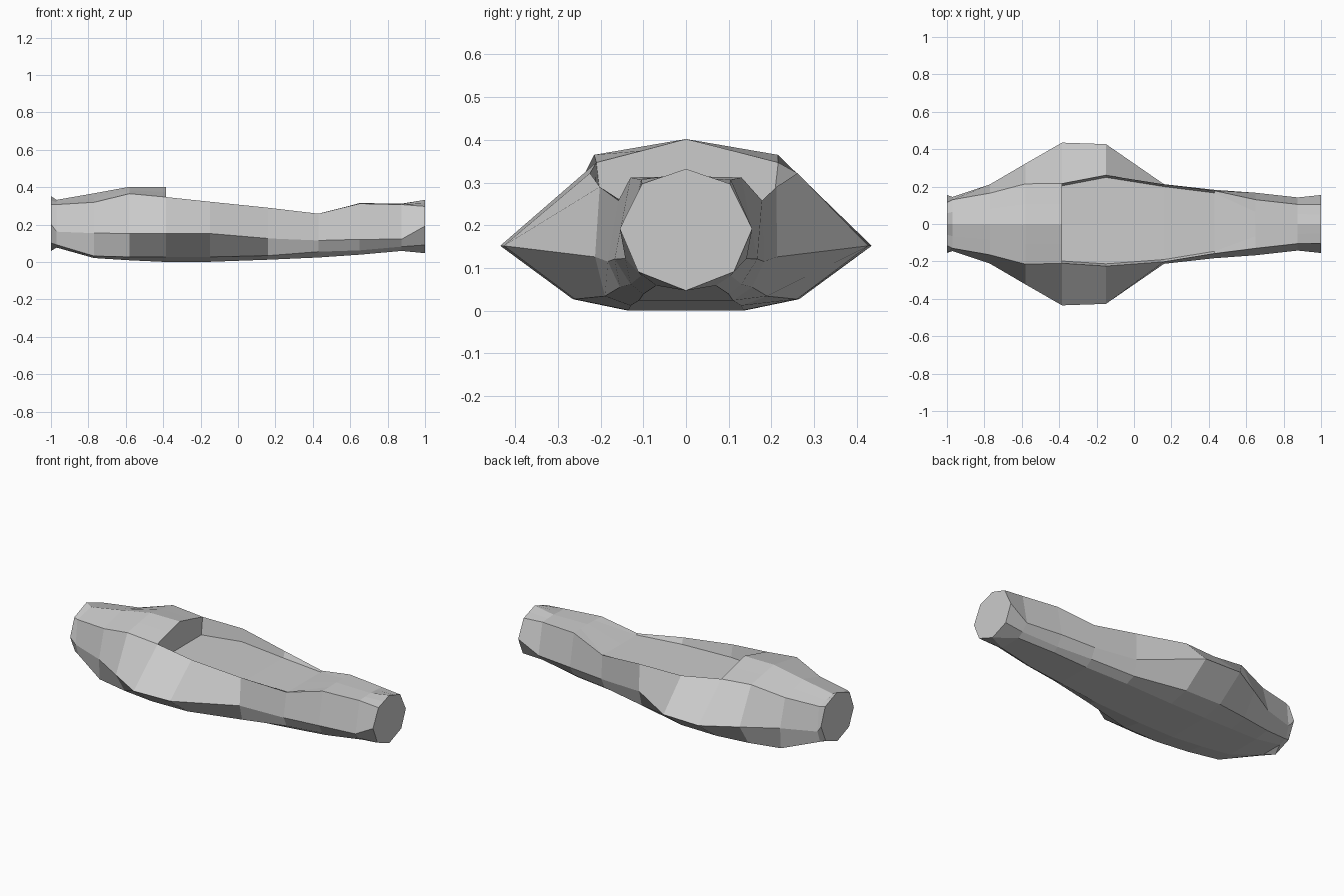
import bpy, bmesh

# Stations: x, rim sideways shift, centre top z, then half-section (y, z):
# rim, side point, lower chine, bottom edge
stations = [
    (-1.00, 0, .355, .115, .31, .155, .205, .11, .105, 0, .062),
    (-.97, 0, .335, .13, .31, .145, .165, .12, .095, .07, .08),
    (-.77, 0, .37, .165, .322, .212, .157, .205, .035, .11, .024),
    (-.58, 0, .405, .215, .368, .323, .156, .24, .03, .125, .012),
    (-.385, .003, .405, .213, .35, .435, .155, .265, .03, .135, .003),
    (-.385, .003, .247, .213, .35, .435, .155, .265, .03, .135, .003),
    (-.15, .018, .252, .243, .325, .427, .155, .26, .03, .135, .004),
    (.16, .005, .256, .207, .293, .213, .129, .19, .037, .13, .015),
    (.43, .01, .257, .168, .261, .183, .118, .155, .058, .11, .027),
    (.65, 0, .318, .13, .315, .167, .124, .13, .065, .10, .042),
    (.875, 0, .315, .105, .31, .142, .125, .105, .085, .07, .062),
    (1.00, 0, .335, .103, .30, .155, .195, .112, .094, 0, .05),
]


def section(s):
    """Closed cross-section loop; a low centre makes a recessed floor."""
    x, shift, top = s[:3]
    half = [(s[i], s[i + 1]) for i in range(3, 11, 2)]
    ry, rz = half[0]
    inner = (ry - .012, top) if top < rz else (ry / 2, (top + rz) / 2)
    half = [inner] + half
    right = [(x, y + (shift if i < 2 else 0), z) for i, (y, z) in enumerate(half)]
    left = [(x, -y + (shift if i < 2 else 0), z) for i, (y, z) in enumerate(half)]
    return [(x, 0, top)] + right + left[::-1]


# Lofted hull with raised rear hood, open recessed deck and capped ends
bm = bmesh.new()
loops = [[bm.verts.new(p) for p in section(s)] for s in stations]
n = len(loops[0])
for a, b in zip(loops, loops[1:]):
    for i in range(n):
        j = (i + 1) % n
        bm.faces.new((a[i], a[j], b[j], b[i]))
bm.faces.new(loops[0])
bm.faces.new(loops[-1][::-1])
bmesh.ops.remove_doubles(bm, verts=bm.verts, dist=.0005)
bmesh.ops.dissolve_degenerate(bm, edges=bm.edges, dist=.0001)
bmesh.ops.recalc_face_normals(bm, faces=bm.faces)

# Ground the hull on z = 0
low = min(v.co.z for v in bm.verts)
for v in bm.verts:
    v.co.z -= low

mesh = bpy.data.meshes.new("hull")
bm.to_mesh(mesh)
bm.free()
bpy.context.collection.objects.link(bpy.data.objects.new("hull", mesh))
